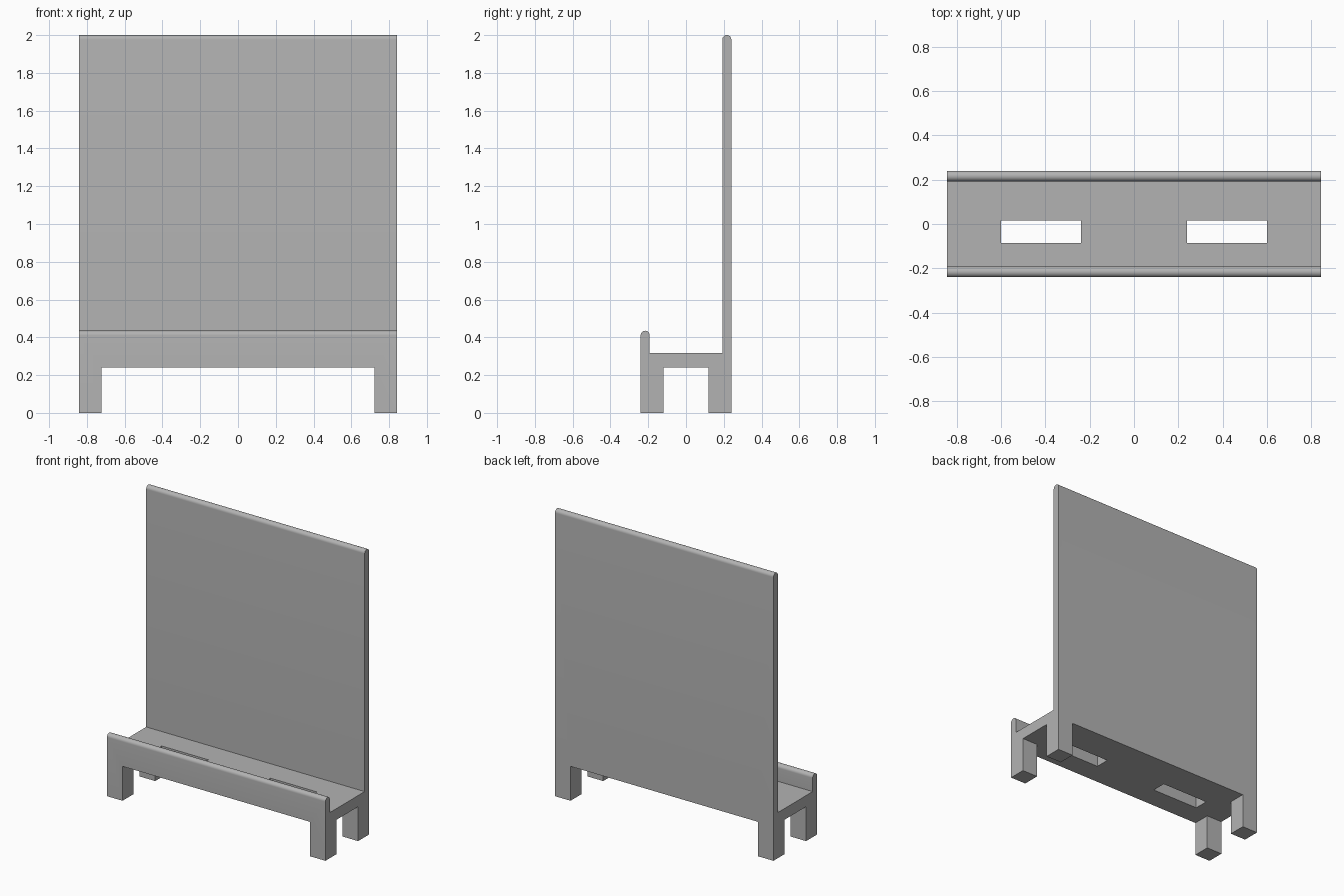
import bpy, bmesh
from math import sin, cos, pi, radians
from mathutils import Vector

HALF_X, HALF_Y = 0.843, 0.24
LEG_H, SHELF_Z, LIP_Z, TOP_Z = 0.24, 0.318, 0.435, 2.0
THICK, LEG = 0.048, 0.12
R = THICK / 2

cube = bpy.data.objects.get("Cube")
if cube:
    bpy.data.objects.remove(cube, do_unlink=True)

grey = bpy.data.materials.new("plain grey")
grey.use_nodes = True
grey.diffuse_color = (0.45, 0.45, 0.45, 1)
grey.node_tree.nodes["Principled BSDF"].inputs["Base Color"].default_value = grey.diffuse_color


def to_object(bm, name):
    mesh = bpy.data.meshes.new(name)
    bm.to_mesh(mesh)
    bm.free()
    mesh.materials.append(grey)
    obj = bpy.data.objects.new(name, mesh)
    bpy.context.collection.objects.link(obj)
    return obj


def round_top(y, z, steps=16):
    """Half circle over a plate of the given centre, from +y to -y."""
    return [(y + R * cos(pi * i / steps), z - R + R * sin(pi * i / steps))
            for i in range(steps + 1)]


# Side profile: back panel, shelf and front lip in one outline
wall_y = HALF_Y - R
profile = [(-HALF_Y, LEG_H), (HALF_Y, LEG_H)]
profile += round_top(wall_y, TOP_Z)
profile += [(HALF_Y - THICK, SHELF_Z), (THICK - HALF_Y, SHELF_Z)]
profile += round_top(-wall_y, LIP_Z)

bm = bmesh.new()
outline = bm.faces.new([bm.verts.new((-HALF_X, y, z)) for y, z in profile])
ext = bmesh.ops.extrude_face_region(bm, geom=[outline], use_keep_orig=True)
bmesh.ops.translate(bm, vec=(2 * HALF_X, 0, 0),
                    verts=[v for v in ext["geom"] if isinstance(v, bmesh.types.BMVert)])
bmesh.ops.recalc_face_normals(bm, faces=bm.faces)

# Legs: split the underside and pull its four corners down
for side in (-1, 1):
    for co, no in (((side * (HALF_X - LEG), 0, 0), (1, 0, 0)),
                   ((0, side * (HALF_Y - LEG), 0), (0, 1, 0))):
        under = [f for f in bm.faces if f.normal.z < -0.9 and f.calc_center_median().z < LEG_H + 0.01]
        geom = under + list({e for f in under for e in f.edges}) + list({v for f in under for v in f.verts})
        bmesh.ops.bisect_plane(bm, geom=geom, plane_co=Vector(co), plane_no=Vector(no))
        bm.normal_update()

corners = []
for f in bm.faces:
    c = f.calc_center_median()
    if f.normal.z < -0.9 and abs(c.x) > HALF_X - LEG and abs(c.y) > HALF_Y - LEG:
        corners.append(f)
pulled = bmesh.ops.extrude_discrete_faces(bm, faces=corners)["faces"]
for f in pulled:
    bmesh.ops.translate(bm, vec=(0, 0, -LEG_H), verts=f.verts)
bmesh.ops.remove_doubles(bm, verts=bm.verts, dist=0.0001)
bmesh.ops.dissolve_limit(bm, angle_limit=radians(1), verts=bm.verts, edges=bm.edges)
bmesh.ops.recalc_face_normals(bm, faces=bm.faces)
stand = to_object(bm, "display_stand")

# Two slots through the shelf
bpy.context.view_layer.objects.active = stand
stand.select_set(True)
for side in (-1, 1):
    bm = bmesh.new()
    bmesh.ops.create_cube(bm, size=1)
    bmesh.ops.scale(bm, vec=(0.36, 0.1, 0.2), verts=bm.verts)
    bmesh.ops.translate(bm, vec=(side * 0.42, -0.035, 0.28), verts=bm.verts)
    cutter = to_object(bm, "slot_cutter")
    mod = stand.modifiers.new("slot", 'BOOLEAN')
    mod.operation, mod.solver, mod.object = 'DIFFERENCE', 'EXACT', cutter
    bpy.ops.object.modifier_apply(modifier=mod.name)
    bpy.data.objects.remove(cutter, do_unlink=True)

bpy.ops.object.shade_smooth_by_angle(angle=radians(30))
